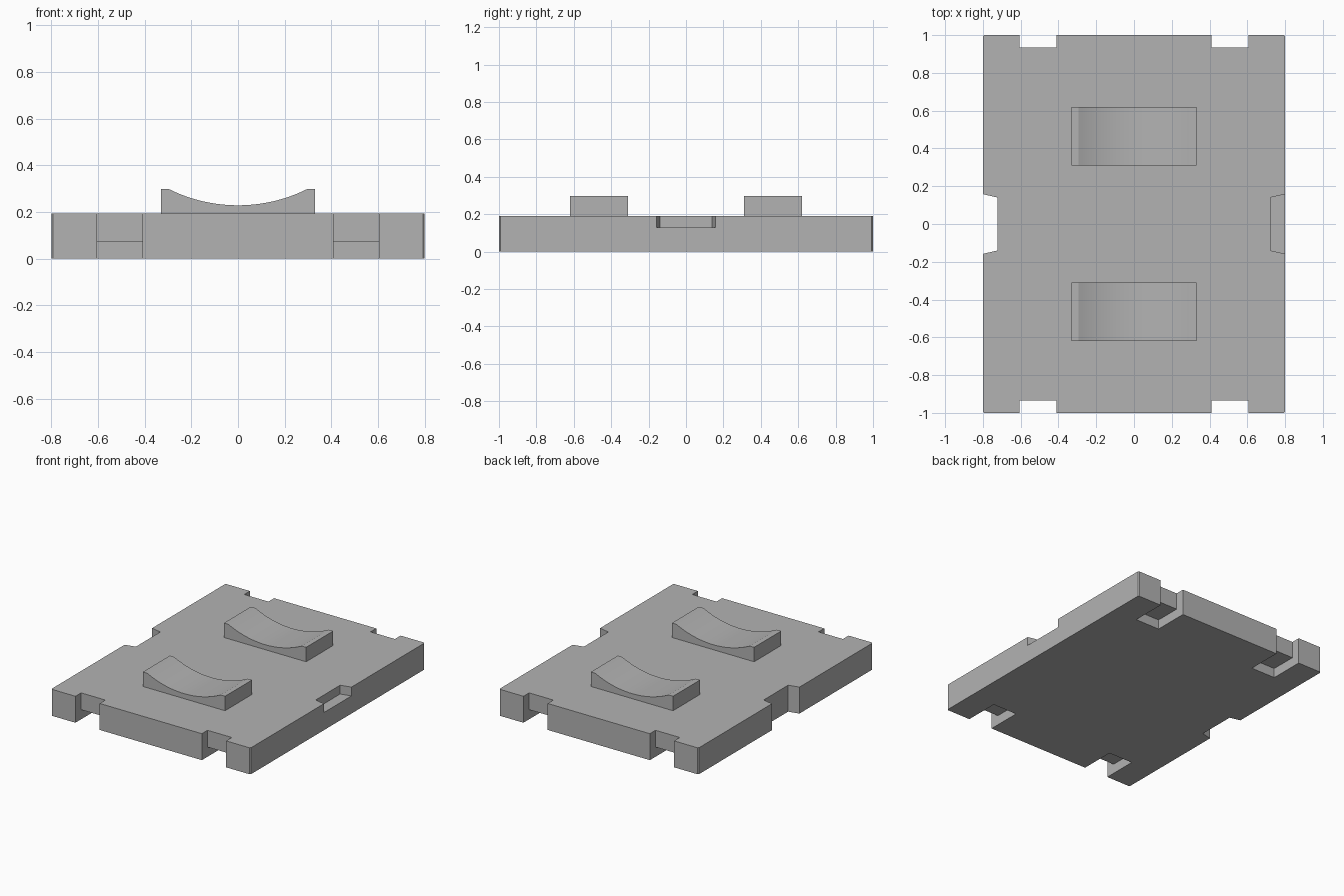
import bpy
import math

old = bpy.data.objects.get("Cube")
if old:
    bpy.data.objects.remove(old, do_unlink=True)

grey = bpy.data.materials.new("plain grey")
grey.use_nodes = True
colour = (0.45, 0.45, 0.45, 1)
grey.diffuse_color = colour
grey.node_tree.nodes["Principled BSDF"].inputs["Base Color"].default_value = colour


def prism(name, profile, low, high, axis="z"):
    """Extrude a counter-clockwise profile along z, or an xz profile along y."""
    def place(u, v, w):
        return (u, v, w) if axis == "z" else (u, w, v)
    n = len(profile)
    verts = [place(u, v, w) for w in (low, high) for u, v in profile]
    faces = [list(reversed(range(n))), list(range(n, 2 * n))]
    faces += [[i, (i + 1) % n, n + (i + 1) % n, n + i] for i in range(n)]
    if axis == "y":
        faces = [f[::-1] for f in faces]
    mesh = bpy.data.meshes.new(name)
    mesh.from_pydata(verts, [], faces)
    mesh.materials.append(grey)
    obj = bpy.data.objects.new(name, mesh)
    bpy.context.collection.objects.link(obj)
    return obj


def rectangle(x0, x1, y0, y1):
    return [(x0, y0), (x1, y0), (x1, y1), (x0, y1)]


def activate(obj):
    bpy.ops.object.select_all(action="DESELECT")
    obj.select_set(True)
    bpy.context.view_layer.objects.active = obj


def cut(target, cutter):
    mod = target.modifiers.new("cut", "BOOLEAN")
    mod.operation = "DIFFERENCE"
    mod.solver = "EXACT"
    mod.object = cutter
    activate(target)
    bpy.ops.object.modifier_apply(modifier=mod.name)
    bpy.data.objects.remove(cutter, do_unlink=True)


# Base plate with tiny softened upright corners
W, L, TOP, C = 0.8, 1.0, 0.192, 0.007
outline = [(-W + C, -L), (W - C, -L), (W, -L + C), (W, L - C),
           (W - C, L), (-W + C, L), (-W, L - C), (-W, -L + C)]
plate = prism("base_plate", outline, 0, TOP)

# End slots: shallow through the whole plate, deeper along the underside
for side in (-1, 1):
    for end in (-1, 1):
        xs = sorted((side * 0.41, side * 0.605))
        for depth, height in ((0.065, 0.3), (0.255, 0.07)):
            ys = sorted((end * (L - depth), end * 1.1))
            cut(plate, prism("slot_cutter", rectangle(*xs, *ys), -0.1, height))

# Tapered side notches: open on the right, a shallow pocket on the left
for side, floor in ((-1, -0.1), (1, 0.128)):
    taper = [(0.722, -0.14), (0.8, -0.158), (0.9, -0.158),
             (0.9, 0.158), (0.8, 0.158), (0.722, 0.14)]
    if side < 0:
        taper = [(-x, y) for x, y in reversed(taper)]
    cut(plate, prism("notch_cutter", taper, floor, 0.3))

# Cradles with a round hollow on top
HALF, RIM, PEAK, DIP, STEPS = 0.33, 0.295, 0.297, 0.228, 24
sag = PEAK - DIP
radius = (RIM ** 2 + sag ** 2) / (2 * sag)
sweep = math.asin(RIM / radius)
profile = [(-HALF, TOP), (HALF, TOP), (HALF, PEAK)]
for i in range(STEPS + 1):
    a = sweep * (1 - 2 * i / STEPS)
    profile.append((radius * math.sin(a), DIP + radius * (1 - math.cos(a))))
profile.append((-HALF, PEAK))

for name, y0, y1 in (("front_cradle", -0.62, -0.31), ("back_cradle", 0.31, 0.62)):
    cradle = prism(name, profile, y0, y1, "y")
    activate(cradle)
    bpy.ops.object.shade_smooth_by_angle(angle=math.radians(15))
